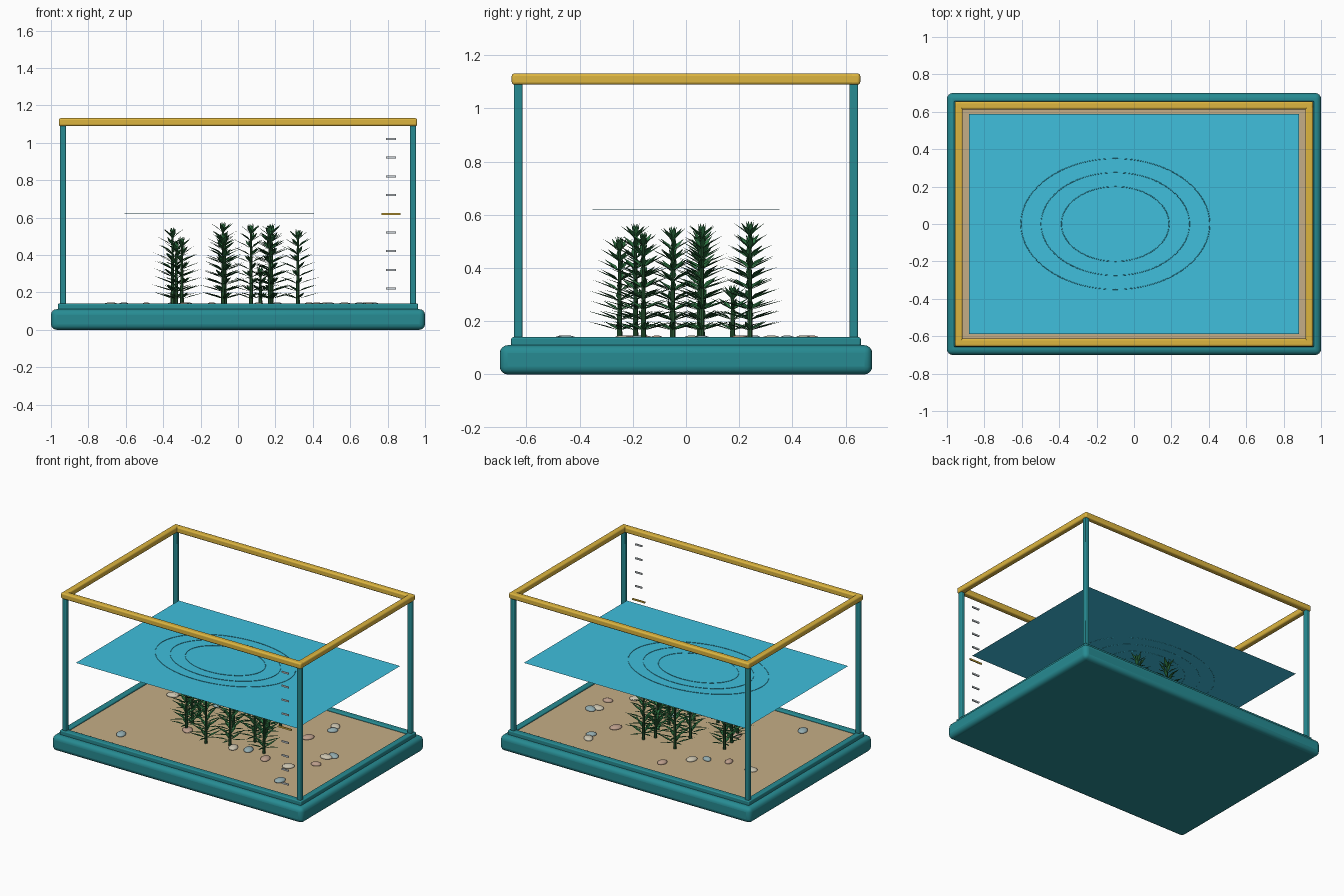
import bpy, bmesh, math, random
from mathutils import Vector

if "Cube" in bpy.data.objects:
    bpy.data.objects.remove(bpy.data.objects["Cube"])

random.seed(7)


def mat(name, r, g, b):
    m = bpy.data.materials.new(name)
    m.diffuse_color = (r, g, b, 1)
    m.use_nodes = True
    m.node_tree.nodes["Principled BSDF"].inputs["Base Color"].default_value = m.diffuse_color
    return m


TEAL = mat("teal", 0.02, 0.26, 0.29)
GOLD = mat("gold", 0.72, 0.46, 0.05)
SAND = mat("sand", 0.56, 0.42, 0.24)
WATER = mat("water", 0.05, 0.52, 0.72)
GREY = mat("mark_grey", 0.6, 0.65, 0.68)
LEAF = [mat("leaf_dark", 0.02, 0.13, 0.04), mat("leaf_mid", 0.03, 0.2, 0.06)]
STEM = mat("stem", 0.02, 0.09, 0.03)
STONES = [mat("stone_blue", 0.3, 0.42, 0.44), mat("stone_pink", 0.5, 0.34, 0.26),
          mat("stone_pale", 0.6, 0.55, 0.43)]


def finish(ob, name, m):
    ob.name = name
    ob.data.materials.append(m)
    return ob


def box(name, loc, size, m, bevel=0.0, segs=3):
    bpy.ops.mesh.primitive_cube_add(size=1, location=loc)
    ob = finish(bpy.context.object, name, m)
    ob.scale = size
    bpy.ops.object.transform_apply(location=False, rotation=False, scale=True)
    if bevel:
        b = ob.modifiers.new("Bevel", 'BEVEL')
        b.width, b.segments = bevel, segs
        bpy.ops.object.shade_smooth_by_angle(angle=math.radians(40))
    return ob


def frame(name, x, y, z, w, h, m, bevel):
    """Four bars whose outer edges lie at +-x and +-y."""
    for s, a, b in ((-1, "front", "left"), (1, "back", "right")):
        box(f"{name}_{a}", (0, s * (y - w / 2), z), (2 * x, w, h), m, bevel)
        box(f"{name}_{b}", (s * (x - w / 2), 0, z), (w, 2 * y, h), m, bevel)


# Base, lower rim, sand bed, top rails
box("base", (0, 0, 0.055), (2, 1.4, 0.11), TEAL, 0.03, 4)
frame("lower_rim", 0.963, 0.657, 0.122, 0.042, 0.036, TEAL, 0.007)
box("sand_bed", (0, 0, 0.115), (1.85, 1.24, 0.024), SAND)
frame("top_rail", 0.958, 0.655, 1.11, 0.042, 0.042, GOLD, 0.01)

# Corner posts
for sx in (-1, 1):
    for sy in (-1, 1):
        box("corner_post", (sx * 0.936, sy * 0.631, 0.61), (0.032, 0.032, 0.98), TEAL, 0.006)

# Water surface and elliptical ripples
bpy.ops.mesh.primitive_plane_add(size=1, location=(0, 0, 0.62))
finish(bpy.context.object, "water_surface", WATER).scale = (1.765, 1.175, 1)
for rx, ry in ((0.505, 0.35), (0.397, 0.275), (0.288, 0.2)):
    cu = bpy.data.curves.new("ripple", 'CURVE')
    cu.dimensions = '3D'
    cu.bevel_depth, cu.bevel_resolution = 0.002, 1
    sp = cu.splines.new('POLY')
    sp.points.add(71)
    for i, p in enumerate(sp.points):
        a = math.tau * i / 72
        p.co = (rx * math.cos(a) - 0.1, ry * math.sin(a), 0.621, 1)
    sp.use_cyclic_u = True
    ob = bpy.data.objects.new("ripple", cu)
    bpy.context.collection.objects.link(ob)
    cu.materials.append(WATER)

# Level marks, the middle one wide and gold
for i in range(9):
    mid = i == 4
    box("level_mark", (0.818, -0.63, 0.22 + 0.1 * i), (0.1 if mid else 0.056, 0.008, 0.011),
        GOLD if mid else GREY)


def leaf(bm, base, ang, length, rise, width, mi):
    """Pointed blade: two wide sides around a sunken centre line."""
    out = Vector((math.cos(ang), math.sin(ang), 0))
    side = Vector((-out.y, out.x, 0)) * width
    up = Vector((0, 0, 1))

    def at(t, h):
        return base + out * length * t + up * h
    root = bm.verts.new(base)
    tip = bm.verts.new(at(1, rise))
    mid = bm.verts.new(at(0.4, rise * 0.5 - width * 0.35))
    l = bm.verts.new(at(0.4, rise * 0.5) + side)
    r = bm.verts.new(at(0.4, rise * 0.5) - side)
    for vs in ((root, mid, l), (l, mid, tip), (root, r, mid), (mid, r, tip)):
        bm.faces.new(vs).material_index = mi


def plant(x, y, top):
    h = top - 0.165
    bpy.ops.mesh.primitive_cone_add(vertices=7, radius1=0.011, radius2=0.005, depth=h,
                                    location=(x, y, 0.125 + h / 2))
    finish(bpy.context.object, "plant_stem", STEM)
    bm = bmesh.new()
    levels = max(3, round((top - 0.21) / 0.036))
    for k in range(levels):
        t = k / (levels - 1)
        z = 0.165 + (top - 0.225) * t
        for j in range(5):
            a = k * 0.63 + j * math.tau / 5 + random.uniform(-0.15, 0.15)
            ln = (0.125 - 0.065 * t * t) * random.uniform(0.85, 1.12)
            leaf(bm, Vector((x, y, z)), a, ln, 0.035 + 0.015 * t, 0.011, random.randint(0, 1))
    # Upright crown leaves
    for j in range(4):
        leaf(bm, Vector((x, y, top - 0.075)), j * math.tau / 4 + 0.4, 0.016, 0.073, 0.012, j % 2)
    me = bpy.data.meshes.new("plant_leaves")
    bm.to_mesh(me)
    bm.free()
    for m in LEAF:
        me.materials.append(m)
    bpy.context.collection.objects.link(bpy.data.objects.new("plant_leaves", me))


# Plants: x, y, top height
for p in ((-0.08, -0.25, 0.52), (0.07, -0.19, 0.57), (0.32, -0.16, 0.54), (0.17, -0.05, 0.56),
          (-0.3, -0.16, 0.5), (-0.35, 0.06, 0.55), (-0.33, -0.05, 0.48), (-0.08, 0.24, 0.58),
          (0.18, 0.06, 0.57), (0.17, 0.24, 0.53), (-0.07, 0.05, 0.52), (0.12, 0.175, 0.34)):
    plant(*p)

# Pebbles
for i, (x, y) in enumerate((
        (-0.61, -0.46), (-0.29, -0.16), (0.11, -0.21), (0.21, -0.18), (0.38, -0.23),
        (0.57, -0.24), (0.65, -0.45), (0.7, -0.11), (0.69, 0.02), (0.72, 0.06), (0.42, 0.2),
        (0.47, 0.44), (0.49, 0.38), (-0.14, 0.47), (-0.27, 0.32), (-0.35, 0.26),
        (-0.49, 0.21), (-0.68, 0.23))):
    bpy.ops.mesh.primitive_uv_sphere_add(segments=16, ring_count=8, radius=1, location=(x, y, 0.131),
                                         rotation=(0, 0, random.uniform(0, 3)))
    ob = finish(bpy.context.object, "pebble", STONES[i % 3])
    r = random.uniform(0.032, 0.046)
    ob.scale = (r, r * 0.75, 0.016)
    bpy.ops.object.shade_smooth()
